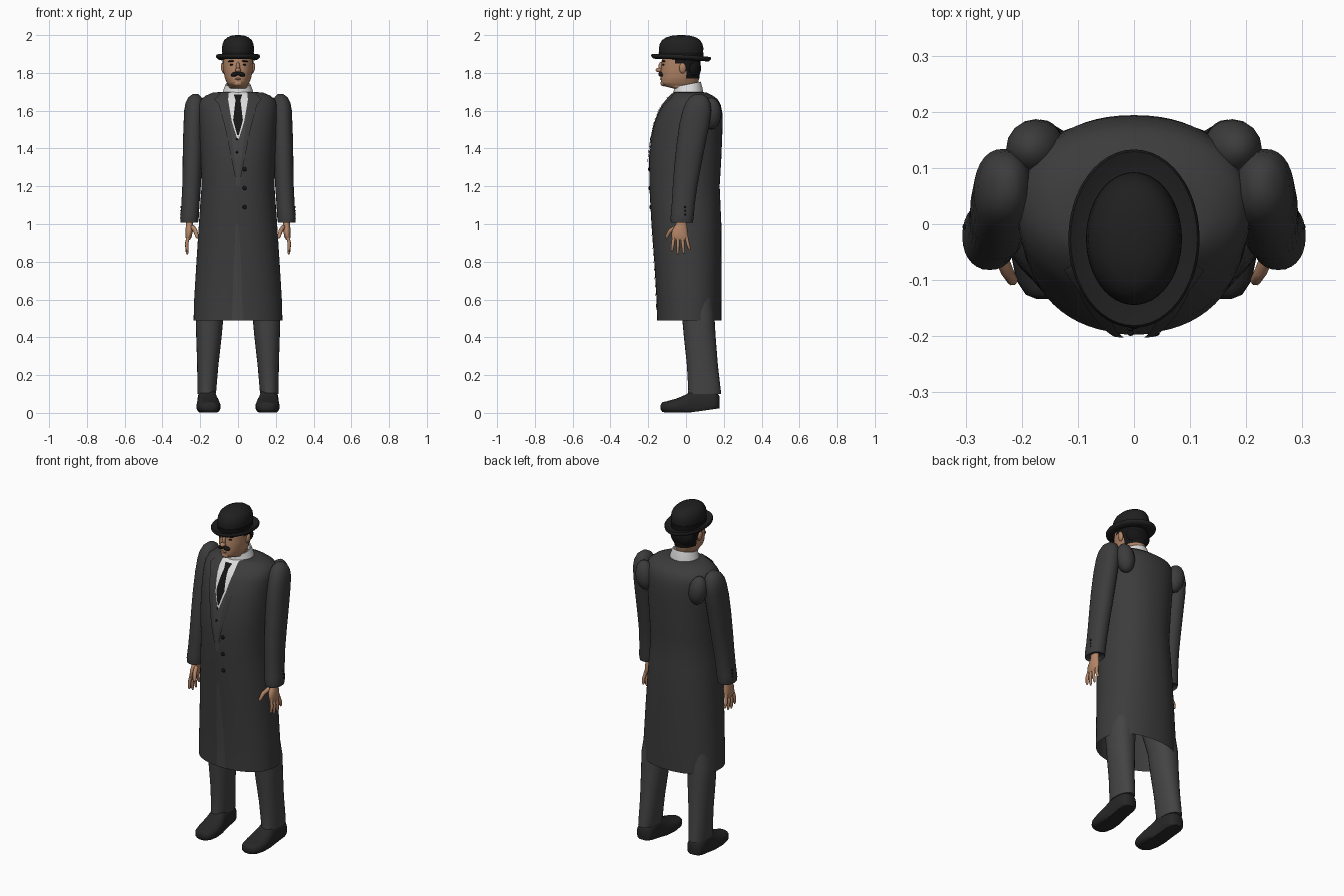
import bpy, bmesh, math
from mathutils import Vector, Matrix

if "Cube" in bpy.data.objects:
    bpy.data.objects.remove(bpy.data.objects["Cube"], do_unlink=True)


def material(name, r, g, b):
    m = bpy.data.materials.new(name)
    m.use_nodes = True
    m.diffuse_color = (r, g, b, 1)
    bsdf = m.node_tree.nodes["Principled BSDF"]
    bsdf.inputs["Base Color"].default_value = (r, g, b, 1)
    bsdf.inputs["Roughness"].default_value = 0.8
    return m


COAT = material("charcoal coat", .045, .045, .045)
CLOTH = material("grey suit cloth", .057, .057, .059)
HAT = material("black felt", .014, .014, .014)
SHOE = material("dark leather", .02, .02, .021)
DARK = material("black hair and silk", .007, .007, .007)
SKIN = material("skin", .45, .235, .135)
WHITE = material("white shirt", .72, .72, .73)


def finish(name, bm, mats, recalc=True, angle=50):
    if recalc:
        bmesh.ops.recalc_face_normals(bm, faces=bm.faces)
    mesh = bpy.data.meshes.new(name)
    bm.to_mesh(mesh)
    bm.free()
    for m in mats:
        mesh.materials.append(m)
    ob = bpy.data.objects.new(name, mesh)
    bpy.context.collection.objects.link(ob)
    bpy.ops.object.select_all(action='DESELECT')
    ob.select_set(True)
    bpy.context.view_layer.objects.active = ob
    bpy.ops.object.shade_smooth_by_angle(angle=math.radians(angle))
    return ob


def loft(name, rings, mats, n=2.0, segs=32, steps=1, caps=(True, True),
         warp=lambda v: v, rule=None):
    """Skin superellipse rings (height, cx, cy, rx, ry)."""
    full = []
    for a, b in zip(rings, rings[1:]):
        full += [[p + (q - p) * i / steps for p, q in zip(a, b)] for i in range(steps)]
    full.append(rings[-1])
    bm = bmesh.new()
    loops = []
    for z, cx, cy, rx, ry in full:
        row = []
        for i in range(segs):
            t = math.tau * i / segs
            c, s = math.cos(t), math.sin(t)
            x = math.copysign(abs(c) ** (2 / n), c) * rx + cx
            y = math.copysign(abs(s) ** (2 / n), s) * ry + cy
            row.append(bm.verts.new(warp(Vector((x, y, z)))))
        loops.append(row)
    for a, b in zip(loops, loops[1:]):
        for i in range(segs):
            j = (i + 1) % segs
            bm.faces.new((a[i], a[j], b[j], b[i]))
    for use, row in zip(caps, (loops[0], loops[-1])):
        if use:
            bm.faces.new(row)
    if rule:
        for f in bm.faces:
            f.material_index = rule(f.calc_center_median())
    return finish(name, bm, mats)


def blob(name, mat, loc, size, tilt=0.0, segs=16):
    bm = bmesh.new()
    bmesh.ops.create_uvsphere(bm, u_segments=segs, v_segments=segs // 2 + 2, radius=1)
    m = Matrix.Translation(loc) @ Matrix.Rotation(tilt, 4, 'Y') @ Matrix.Diagonal((*size, 1))
    bmesh.ops.transform(bm, matrix=m, verts=bm.verts)
    return finish(name, bm, [mat])


# Overcoat body
BODY = [(.49, 0, .017, .235, .170), (.60, 0, .016, .232, .172), (.80, 0, .010, .22, .178),
        (1.0, 0, .002, .207, .185), (1.2, 0, -.008, .193, .186), (1.35, 0, -.004, .197, .191),
        (1.45, 0, .004, .202, .187), (1.53, 0, .014, .205, .180), (1.59, 0, .024, .208, .168),
        (1.63, 0, .030, .207, .154), (1.66, 0, .034, .195, .134), (1.68, 0, .030, .170, .112),
        (1.695, 0, .022, .135, .088), (1.70, 0, .012, .08, .07)]
POWER = 2.2
loft("overcoat_body", BODY, [COAT], n=POWER, segs=64, steps=2, caps=(False, True))


def front_y(x, z):
    """Depth of the coat's front surface."""
    for a, b in zip(BODY, BODY[1:]):
        if a[0] <= z <= b[0]:
            t = (z - a[0]) / (b[0] - a[0])
            _, _, cy, rx, ry = [p + (q - p) * t for p, q in zip(a, b)]
            return cy - ry * (1 - min(abs(x / rx), 1) ** POWER) ** (1 / POWER)
    return -.058


def patch(name, rows, mat, lift, across=8, down=8):
    """Thin cloth panel that follows the coat front; rows are (z, left x, right x)."""
    bm = bmesh.new()
    grid = []
    for k, (a, b) in enumerate(zip(rows, rows[1:])):
        last = k == len(rows) - 2
        for i in range(down + last):
            z, x0, x1 = [p + (q - p) * i / down for p, q in zip(a, b)]
            xs = [x0 + (x1 - x0) * j / across for j in range(across + 1)]
            grid.append([bm.verts.new((x, front_y(x, z) - lift, z)) for x in xs])
    for a, b in zip(grid, grid[1:]):
        for j in range(across):
            bm.faces.new((a[j], b[j], b[j + 1], a[j + 1]))
    return finish(name, bm, [mat], recalc=False)


# Shirt, waistcoat, tie and front panels
patch("waistcoat", [(1.64, -.05, .05), (1.48, -.042, .042), (1.2, -.008, .008)], CLOTH, .002)
patch("shirt_front", [(1.70, -.06, .06), (1.62, -.046, .046), (1.54, -.032, .032),
                      (1.45, -.004, .004)], WHITE, .004)
patch("tie_blade", [(1.655, -.013, .013), (1.55, -.026, .026), (1.47, -.004, .004)], DARK, .008)
patch("tie_knot", [(1.685, -.022, .022), (1.65, -.011, .011)], DARK, .0095)
patch("front_opening", [(1.0, -.012, .004), (.75, -.024, .018), (.491, -.032, .026)], CLOTH, .003)
for s, side in ((1, "left"), (-1, "right")):
    rows = [(1.698, .05, .09), (1.66, .052, .125), (1.63, .05, .10),
            (1.5, .038, .066), (1.25, .006, .016)]
    rows = [(z, *sorted((s * a, s * b))) for z, a, b in rows]
    patch(side + "_lapel", rows, COAT, .008)
for i in range(3):
    z = 1.09 + .1 * i
    blob(f"coat_button_{i + 1}", DARK, (.035, front_y(.035, z) - .002, z), (.011, .006, .011))
for i in range(2):
    z = 1.38 + .07 * i
    blob(f"waistcoat_button_{i + 1}", DARK, (-.006, front_y(0, z) - .004, z), (.006, .004, .006))


def flip(s):
    return lambda v: Vector((v.x * s, v.y, v.z))


# Sleeves, hands, trousers and shoes
for s, side in ((1, "left"), (-1, "right")):
    loft(side + "_sleeve",
         [(1.02, .257, -.022, .036, .046), (1.008, .257, -.022, .046, .058),
          (1.03, .257, -.021, .049, .061), (1.10, .252, -.015, .048, .061),
          (1.2, .246, -.005, .049, .065), (1.3, .242, .008, .051, .071),
          (1.42, .239, .026, .053, .076), (1.53, .236, .045, .052, .080),
          (1.60, .233, .058, .052, .076), (1.64, .230, .063, .048, .066),
          (1.67, .228, .066, .035, .048), (1.688, .225, .068, .014, .02)],
         [COAT], n=2.2, segs=28, steps=2, warp=flip(s))
    blob(side + "_shoulder_fold", COAT, (s * .175, .135, 1.585), (.052, .052, .085), s * .15)
    for i in range(3):
        blob(f"{side}_cuff_button_{i + 1}", DARK,
             (s * .302, -.005, 1.05 + .02 * i), (.004, .005, .005), segs=8)

    # Hand
    loft(side + "_palm",
         [(1.04, .256, -.022, .020, .026), (1.0, .257, -.025, .018, .028),
          (.965, .258, -.033, .020, .042), (.93, .262, -.033, .016, .044),
          (.915, .264, -.03, .010, .036)], [SKIN], segs=20, steps=2, warp=flip(s))
    fingers = [((.24, -.05, .985), (.226, -.085, .965), (.214, -.105, .925), .012)]
    for i, (tip, low) in enumerate(((-.075, .855), (-.044, .838), (-.012, .842), (.02, .862))):
        root = -.063 + .021 * i
        fingers.append(((.262, root, .94), (.272, (root + tip) / 2, .895), (.268, tip, low), .0095))
    curve = bpy.data.curves.new("finger_path", 'CURVE')
    curve.dimensions = '3D'
    curve.bevel_depth = 1
    curve.bevel_resolution = 2
    curve.use_fill_caps = True
    for a, b, c, r in fingers:
        sp = curve.splines.new('POLY')
        a, b, c = Vector(a), Vector(b), Vector(c)
        pts = [(a, r), (b, r * .95), (b.lerp(c, .8), r * .8), (c, r * .35)]
        sp.points.add(len(pts) - 1)
        for p, (v, rad) in zip(sp.points, pts):
            p.co = (v.x * s, v.y, v.z, 1)
            p.radius = rad
    temp = bpy.data.objects.new("finger_path", curve)
    bm = bmesh.new()
    bm.from_mesh(temp.to_mesh())
    temp.to_mesh_clear()
    bpy.data.objects.remove(temp)
    for f in bm.faces:
        f.material_index = 0
    finish(side + "_fingers", bm, [SKIN])

    # Trouser leg and shoe
    loft(side + "_trouser_leg",
         [(.10, .166, .098, .048, .088), (.12, .165, .098, .050, .086),
          (.25, .160, .087, .056, .082), (.40, .154, .073, .067, .084),
          (.52, .150, .064, .074, .086), (.80, .105, .03, .09, .10)],
         [CLOTH], n=2.2, segs=28, steps=2, warp=flip(s))

    def shoe_warp(v, s=s):
        heel = max(0, v.z - .02) * .14
        return Vector((v.x * s, v.z, max(v.y, .002 + heel)))
    loft(side + "_shoe",
         [(-.134, .153, .030, .020, .012), (-.126, .153, .031, .040, .025),
          (-.10, .154, .030, .056, .032), (-.05, .156, .034, .064, .042),
          (0, .158, .042, .060, .055), (.04, .161, .052, .052, .075),
          (.09, .164, .060, .050, .078), (.14, .166, .056, .050, .064),
          (.165, .166, .054, .042, .054), (.177, .166, .052, .022, .036)],
         [SHOE], n=2.4, segs=28, steps=2, warp=shoe_warp)


# Head with hair painted over the back and temples
def hair_rule(c):
    back = c.y > -.005 and c.z > 1.772
    temple = c.y > -.055 and c.z > 1.848
    return 1 if back or temple else 0


loft("head",
     [(1.64, 0, .01, .052, .055), (1.715, 0, .004, .056, .062), (1.73, 0, -.028, .048, .088),
      (1.745, 0, -.035, .058, .098), (1.77, 0, -.032, .069, .102), (1.81, 0, -.029, .077, .104),
      (1.85, 0, -.026, .081, .103), (1.90, 0, -.025, .080, .102)],
     [SKIN, DARK], segs=40, steps=3, rule=hair_rule)
blob("nape_hair", DARK, (0, .03, 1.825), (.074, .05, .06))
blob("nose_bridge", SKIN, (0, -.132, 1.832), (.010, .014, .026))
blob("nose_tip", SKIN, (0, -.143, 1.815), (.015, .018, .012))
blob("lower_lip", SKIN, (0, -.129, 1.768), (.017, .009, .006))
blob("chin", SKIN, (0, -.118, 1.745), (.025, .018, .016))
for s, side in ((1, "left"), (-1, "right")):
    blob(side + "_ear", SKIN, (s * .080, -.018, 1.825), (.010, .018, .028), s * .15)
    blob(side + "_moustache", DARK, (s * .017, -.132, 1.793), (.021, .014, .012), s * .35)
    blob(side + "_eye", DARK, (s * .032, -.118, 1.843), (.011, .007, .005))
    blob(side + "_eyebrow", DARK, (s * .034, -.118, 1.862), (.020, .009, .005), s * .1)

# Shirt collar, lower at the front
loft("shirt_collar",
     [(1.665, 0, .012, .088, .082), (1.70, 0, .010, .080, .078), (1.738, 0, .008, .066, .070),
      (1.737, 0, .008, .060, .064), (1.70, 0, .008, .058, .062)],
     [WHITE], segs=40, caps=(False, False),
     warp=lambda v: Vector((v.x, v.y, v.z + .2 * v.y * (v.z > 1.68))))

# Bowler hat, tipped slightly up at the front
HY = -.026


def tip(v):
    return Vector((v.x, v.y, v.z - .05 * (v.y - HY) + .35 * v.x * v.x * (v.z < 1.9)))


loft("hat_brim",
     [(1.868, 0, HY, .076, .106), (1.868, 0, HY, .105, .146), (1.876, 0, HY, .115, .156),
      (1.885, 0, HY, .117, .159), (1.892, 0, HY, .113, .155), (1.889, 0, HY, .106, .146),
      (1.882, 0, HY, .082, .114)], [HAT], segs=48, warp=tip)
loft("hat_crown",
     [(1.875, 0, HY, .080, .112), (1.905, 0, HY, .083, .116), (1.93, 0, HY, .085, .118),
      (1.953, 0, HY, .082, .113), (1.973, 0, HY, .073, .101), (1.988, 0, HY, .057, .079),
      (1.997, 0, HY, .034, .047), (2.0, 0, HY, .010, .014)], [HAT], segs=48)
loft("hat_band",
     [(1.880, 0, HY, .084, .117), (1.908, 0, HY, .0855, .1185), (1.909, 0, HY, .082, .115)],
     [DARK], segs=48, caps=(False, False))
